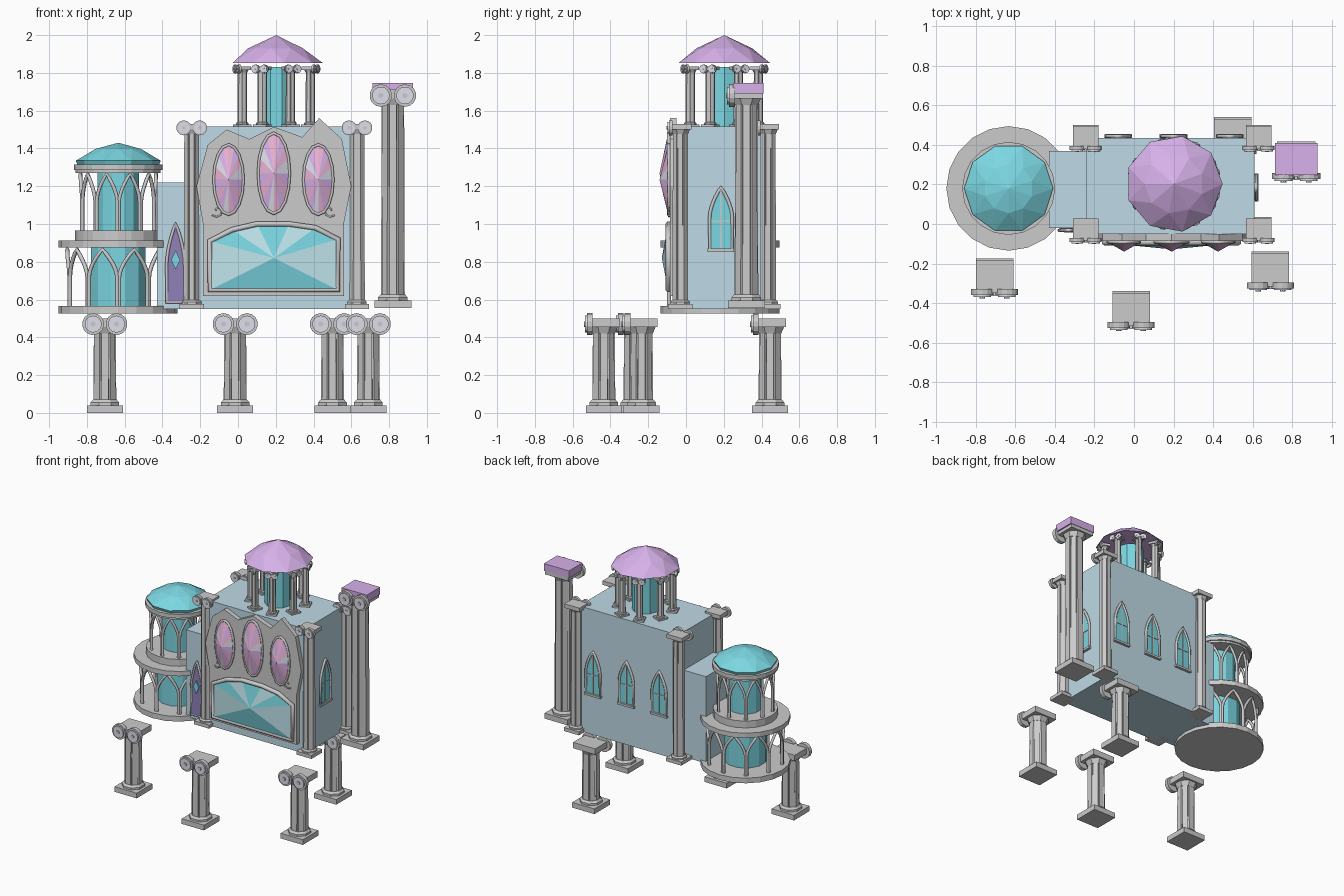
import bpy, bmesh
from math import sin, cos, pi, radians
from mathutils import Matrix, Vector

if "Cube" in bpy.data.objects:
    bpy.data.objects.remove(bpy.data.objects["Cube"])


def material(name, rgb):
    m = bpy.data.materials.new(name)
    m.diffuse_color = (*rgb, 1)
    m.use_nodes = True
    m.node_tree.nodes["Principled BSDF"].inputs["Base Color"].default_value = m.diffuse_color
    return m


GREY = material("grey_stone", (.7, .7, .7))
WALL = material("blue_wall", (.52, .70, .79))
TEAL = material("teal", (.20, .68, .76))
PALE = material("pale_teal", (.52, .78, .84))
PURPLE = material("purple", (.68, .44, .82))
PINK = material("pink", (.84, .45, .66))
LILAC = material("lilac", (.74, .74, .84))
DARK = material("dark_purple", (.28, .22, .48))


# ---- helpers ----
def loft(bm, rings, mi=0):
    vs = [[bm.verts.new(p) for p in r] for r in rings]
    n = len(vs[0])
    faces = [bm.faces.new((a[i], a[(i + 1) % n], b[(i + 1) % n], b[i]))
             for a, b in zip(vs, vs[1:]) for i in range(n)]
    faces += [bm.faces.new(vs[0][::-1]), bm.faces.new(vs[-1])]
    for f in faces:
        f.material_index = mi


def box(bm, x0, x1, y0, y1, z0, z1, mi=0):
    loft(bm, [[(x0, y0, z), (x1, y0, z), (x1, y1, z), (x0, y1, z)] for z in (z0, z1)], mi)


def prism(bm, outline, y0, y1, mi=0):
    loft(bm, [[(x, y, z) for x, z in outline] for y in (y0, y1)], mi)


def lathe(bm, profile, n, mi=0, turn=0, c=(0, 0)):
    loft(bm, [[(c[0] + r * cos(turn + 2 * pi * i / n), c[1] + r * sin(turn + 2 * pi * i / n), z)
               for i in range(n)] for r, z in profile], mi)


def oval(cx, cz, rx, rz, n):
    return [(cx + rx * sin(2 * pi * i / n), cz + rz * cos(2 * pi * i / n)) for i in range(n)]


def finish(name, bm, mats, M=Matrix()):
    bmesh.ops.recalc_face_normals(bm, faces=bm.faces)
    me = bpy.data.meshes.new(name)
    bm.to_mesh(me)
    bm.free()
    for m in mats:
        me.materials.append(m)
    ob = bpy.data.objects.new(name, me)
    ob.matrix_world = M
    bpy.context.collection.objects.link(ob)


def tube(name, paths, r, M=Matrix(), closed=True):
    cu = bpy.data.curves.new(name, 'CURVE')
    cu.dimensions, cu.bevel_depth, cu.bevel_resolution = '3D', r, 1
    cu.use_fill_caps = True
    for p in paths:
        s = cu.splines.new('POLY')
        s.points.add(len(p) - 1)
        for q, v in zip(s.points, p):
            q.co = (*v, 1)
        s.use_cyclic_u = closed
    cu.materials.append(GREY)
    ob = bpy.data.objects.new(name, cu)
    ob.matrix_world = M
    bpy.context.collection.objects.link(ob)


def lancet(w, h, spring, n=6):
    right = [(w, 0)] + [(w * (1 - (i / n) ** 1.7), spring + (h - spring) * i / n) for i in range(n + 1)]
    return right + [(-x, z) for x, z in right[-2::-1]]


def place(x, y, z, deg=0):
    return Matrix.Translation((x, y, z)) @ Matrix.Rotation(radians(deg), 4, 'Z')


# ---- scroll-topped fluted columns ----
def column(name, x, y, z0, z1, s, deg=0, coloured_top=False):
    bm, h = bmesh.new(), (z1 - z0) / s
    box(bm, -.095, .095, -.095, .095, 0, .04)
    lathe(bm, [(.082, .04), (.082, .055), (.068, .07)], 8, 0, pi / 8)
    flutes = [(r, radians(45 * k + 22.5 + d)) for k in range(8) for d, r in ((-5, 1), (0, .86), (5, 1))]
    loft(bm, [[(.064 * t * r * cos(a), .064 * t * r * sin(a), z) for r, a in flutes]
              for t, z in ((1, .06), (.95, h - .09))])
    lathe(bm, [(.064, h - .11), (.08, h - .075)], 8, 0, pi / 8)
    box(bm, -.095, .095, -.08, .085, h - .075, h - .03)
    if coloured_top:
        box(bm, -.104, .104, -.07, .088, h - .05, h + .005, 2)
    for sx in (-1, 1):
        prism(bm, oval(sx * .062, h - .06, .058, .058, 14), -.09, -.06)
        prism(bm, oval(sx * .062, h - .06, .045, .045, 14), -.1, -.09, 1)
        prism(bm, oval(sx * .062, h - .06, .014, .014, 8), -.106, -.1)
    bm.transform(Matrix.Scale(s, 4))
    finish(name, bm, [GREY, LILAC, PURPLE], place(x, y, z0, deg))


for i, (x, y) in enumerate([(-.705, -.27), (-.015, -.435), (.69, -.235), (.5, .445)]):
    column(f"short_column_{i}", x, y, 0, .53, 1)
for i, (x, y) in enumerate([(-.245, -.03), (.63, -.03), (-.245, .435), (.63, .435)]):
    column(f"corner_column_{i}", x, y, .55, 1.55, .68)
column("tall_column", .82, .32, .555, 1.742, 1.03, 0, True)

# ---- main hall and linking annex ----
bm = bmesh.new()
box(bm, -.24, .61, -.05, .435, .55, 1.515)
box(bm, -.43, -.24, -.02, .37, .55, 1.22)
finish("hall_walls", bm, [WALL])

# ---- front facade panel with gabled top ----
bm = bmesh.new()
prism(bm, [(-.185, .62), (.56, .62), (.56, 1.0), (.60, 1.2), (.55, 1.45), (.43, 1.56), (.34, 1.46),
           (.19, 1.515), (.06, 1.45), (-.06, 1.5), (-.16, 1.42), (-.22, 1.2), (-.185, 1.0)], -.085, -.05)
finish("facade_panel", bm, [GREY])


# ---- faceted jewel windows ----
def jewel(name, outline, apex, mats, rim):
    bm = bmesh.new()
    vs = [bm.verts.new((x, -.095, z)) for x, z in outline]
    top = bm.verts.new(apex)
    for i, v in enumerate(vs):
        bm.faces.new((v, vs[(i + 1) % len(vs)], top)).material_index = i % len(mats)
    bm.faces.new(vs)
    finish(name, bm, mats)
    tube(name + "_frame", [[(x, -.092, z) for x, z in outline]], rim)


for i, (x, z, rx, rz) in enumerate([(-.05, 1.235, .078, .185), (.19, 1.268, .083, .213), (.425, 1.235, .078, .185)]):
    jewel(f"oval_jewel_{i}", oval(x, z, rx, rz, 16), (x, -.14, z), [PINK, PURPLE, PINK, LILAC, PURPLE], .009)
jewel("great_window", [(-.15, .65), (.53, .65), (.53, .92), (.41, .98), (.27, 1.0), (.10, 1.0), (-.03, .97), (-.15, .91)],
      (.19, -.128, .82), [TEAL, PALE], .016)
tube("facade_curls", [[(c + sx * (.008 + .004 * k) * cos(k * .8), -.09, 1.07 + (.008 + .004 * k) * sin(k * .8))
                       for k in range(8)] for c, sx in ((-.11, -1), (.485, 1))], .005, closed=False)


# ---- pointed windows and door ----
def window(name, M):
    out = lancet(.06, .33, .17)
    bm = bmesh.new()
    prism(bm, out, -.008, .004)
    box(bm, -.004, .004, -.012, 0, 0, .32, 1)
    box(bm, -.055, .055, -.012, 0, .145, .153, 1)
    box(bm, -.07, .07, -.02, 0, -.012, .004, 1)
    finish(name, bm, [TEAL, GREY], M)
    tube(name + "_frame", [[(x, -.008, z) for x, z in out]], .01, M)


window("side_window", place(.61, .185, .865, 90))
for i, x in enumerate((-.08, .2, .485)):
    window(f"back_window_{i}", place(x, .435, .865, 180))

M = place(-.33, -.02, .585)
door = lancet(.048, .42, .2)
bm = bmesh.new()
prism(bm, door, -.014, 0)
prism(bm, oval(0, .225, .024, .05, 4), -.022, -.014, 1)
finish("door", bm, [DARK, TEAL], M)
tube("door_frame", [[(x, -.012, z) for x, z in door]], .009, M)


# ---- faceted roofs: staggered rings give triangular facets ----
def roof(name, x, y, rings, apex, n, mat):
    bm = bmesh.new()
    vs = [[bm.verts.new((x + r * cos(2 * pi * (i + k) / n), y + r * sin(2 * pi * (i + k) / n), z))
           for i in range(n)] for r, z, k in rings]
    top = bm.verts.new((x, y, apex))
    for (a, b), k in zip(zip(vs, vs[1:]), [r[2] for r in rings[1:]]):
        for i in range(n):
            j = (i + 1) % n
            bm.faces.new((a[i], a[j], b[i]))
            bm.faces.new((a[j], b[j], b[i]))
    for i in range(n):
        bm.faces.new((vs[-1][i], vs[-1][(i + 1) % n], top))
    bm.faces.new(vs[0][::-1])
    finish(name, bm, [mat])


# ---- round side tower in two tiers ----
C = (-.634, .18)
bm = bmesh.new()
for r, z0, z1 in ((.315, .525, .565), (.315, .875, .912), (.228, .912, .965), (.225, 1.27, 1.285), (.235, 1.285, 1.315)):
    lathe(bm, [(r, z0), (r, z1)], 20, c=C)
finish("tower_floors", bm, [GREY])
bm = bmesh.new()
lathe(bm, [(.15, .56), (.15, .88)], 12, 0, pi / 12, C)
lathe(bm, [(.115, .96), (.115, 1.28)], 12, 0, pi / 12, C)
finish("tower_cores", bm, [TEAL])
roof("tower_roof", *C, [(.215, 1.31, 0), (.225, 1.335, 0), (.125, 1.398, .5)], 1.43, 10, TEAL)


def arcade(name, r, z0, h, tube_r):
    paths = []
    for i in range(10):
        mid = -pi / 2 + (i + .5) * pi / 5
        paths.append([(C[0] + r * cos(mid + a), C[1] + r * sin(mid + a), z0 + z)
                      for a, z in lancet(pi / 10 - tube_r * .5 / r, h, h * .52)])
    tube(name, paths, tube_r, closed=False)


arcade("lower_arcade", .27, .56, .305, .011)
arcade("upper_arcade", .2, .96, .305, .010)

# ---- rooftop rotunda ----
R = (.203, .203)
bm = bmesh.new()
lathe(bm, [(.097, 1.51), (.097, 1.83)], 10, c=R)
finish("rotunda_core", bm, [TEAL])
for i in range(8):
    a = 22.5 + 45 * i
    column(f"rotunda_column_{i}", R[0] + .195 * cos(radians(a)), R[1] + .195 * sin(radians(a)), 1.53 - .018, 1.845, .4, a + 90)
roof("rotunda_roof", *R, [(.245, 1.853, 0), (.15, 1.93, .5)], 2.0, 9, PURPLE)
